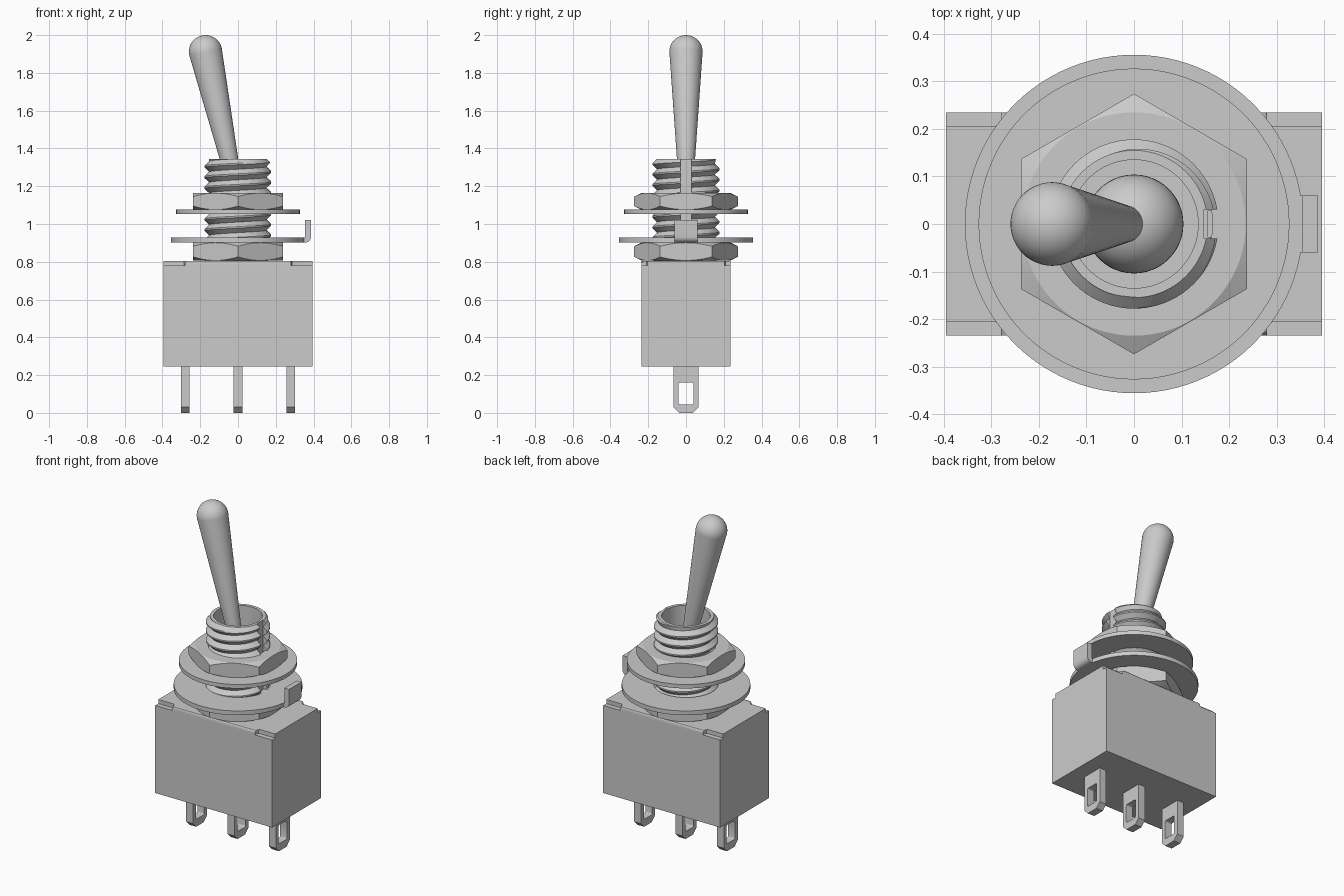
import bpy, bmesh
from math import sin, cos, pi, tau, atan2, hypot
from mathutils import Matrix

if "Cube" in bpy.data.objects:
    bpy.data.objects.remove(bpy.data.objects["Cube"], do_unlink=True)

PLANES = {
    "xy": Matrix.Identity(3),
    "yz": Matrix(((0, 0, 1), (1, 0, 0), (0, 1, 0))),
    "xz": Matrix(((1, 0, 0), (0, 0, -1), (0, 1, 0))),
}


def finish(name, bm, smooth=None):
    """Clean a bmesh, turn it into a named object and shade it."""
    bmesh.ops.remove_doubles(bm, verts=bm.verts, dist=1e-5)
    bmesh.ops.recalc_face_normals(bm, faces=bm.faces)
    mesh = bpy.data.meshes.new(name)
    bm.to_mesh(mesh)
    bm.free()
    ob = bpy.data.objects.new(name, mesh)
    bpy.context.collection.objects.link(ob)
    if smooth:
        shade(ob, smooth)
    return ob


def activate(ob):
    bpy.ops.object.select_all(action="DESELECT")
    ob.select_set(True)
    bpy.context.view_layer.objects.active = ob


def shade(ob, angle):
    activate(ob)
    bpy.ops.object.shade_smooth_by_angle(angle=angle)


def box(name, x, y, z):
    bm = bmesh.new()
    bmesh.ops.create_cube(bm, size=1)
    for v in bm.verts:
        v.co = [r[0] + (c + 0.5) * (r[1] - r[0]) for c, r in zip(v.co, (x, y, z))]
    return finish(name, bm)


def sweep(name, columns, closed, smooth=0.6):
    """Skin matching columns of points around the z axis."""
    bm = bmesh.new()
    grid = [[bm.verts.new(p) for p in col] for col in columns]
    rows = len(grid[0])
    for a, b in zip(grid, grid[1:]):
        for k in range(rows if closed else rows - 1):
            n = (k + 1) % rows
            bm.faces.new((a[k], b[k], b[n], a[n]))
    return finish(name, bm, smooth)


def lathe(name, profile, closed=True, steps=96):
    angles = [tau * i / steps for i in range(steps)] + [0]
    cols = [[(r * cos(t), r * sin(t), z) for r, z in profile] for t in angles]
    return sweep(name, cols, closed)


def flat_part(name, loops, depth, plane, offset, bevel=None):
    """Extrude an outline, with optional holes, at right angles to a plane."""
    cu = bpy.data.curves.new(name, "CURVE")
    cu.dimensions, cu.fill_mode, cu.extrude = "2D", "BOTH", depth / 2
    for pts in loops:
        s = cu.splines.new("POLY")
        s.points.add(len(pts) - 1)
        for p, (u, v) in zip(s.points, pts):
            p.co = (u, v, 0, 1)
        s.use_cyclic_u = True
    tmp = bpy.data.objects.new(name + "_outline", cu)
    bpy.context.collection.objects.link(tmp)
    mesh = bpy.data.meshes.new_from_object(
        tmp.evaluated_get(bpy.context.evaluated_depsgraph_get()))
    bm = bmesh.new()
    bm.from_mesh(mesh)
    bpy.data.objects.remove(tmp)
    bpy.data.curves.remove(cu)
    bpy.data.meshes.remove(mesh)
    bmesh.ops.remove_doubles(bm, verts=bm.verts, dist=1e-5)
    bmesh.ops.transform(bm, verts=bm.verts,
                        matrix=Matrix.Translation(offset) @ PLANES[plane].to_4x4())
    if bevel:
        edges = [e for e in bm.edges if all(bevel(v.co) for v in e.verts)]
        bmesh.ops.bevel(bm, geom=edges, offset=0.015, segments=4,
                        profile=0.5, affect="EDGES")
    return finish(name, bm, 0.5)


def boolean(ob, tool, operation):
    mod = ob.modifiers.new("cut", "BOOLEAN")
    mod.object, mod.operation, mod.solver = tool, operation, "EXACT"
    activate(ob)
    bpy.ops.object.modifier_apply(modifier=mod.name)
    bpy.data.objects.remove(tool, do_unlink=True)


# Housing and its notched cover plate
HX, HY, SHOULDER, LID = 0.395, 0.235, 0.78, 0.805
box("housing", (-HX, HX), (-HY, HY), (0.245, SHOULDER))

corner = [(HX, 0.205), (0.295, 0.205), (0.285, 0.209), (0.28, 0.22), (0.28, HY)]
outline = []
for sx, sy in ((1, 1), (-1, 1), (-1, -1), (1, -1)):
    pts = [(sx * x, sy * y) for x, y in corner]
    outline += pts if sx == sy else pts[::-1]
flat_part("cover_plate", [outline], LID - SHOULDER, "xy",
          (0, 0, (LID + SHOULDER) / 2),
          bevel=lambda c: c.z > LID - 0.001 and abs(c.y) > HY - 0.001)

# Three solder terminals with eyelets
tip = [(-0.067, 0.03), (-0.037, 0), (0.037, 0), (0.067, 0.03),
       (0.067, 0.26), (-0.067, 0.26)]
eye = []
for cy, cz, start in ((0.03, 0.15, 0), (-0.03, 0.15, 1),
                      (-0.03, 0.055, 2), (0.03, 0.055, 3)):
    for i in range(4):
        a = (start + i / 3) * pi / 2
        eye.append((cy + 0.01 * cos(a), cz + 0.01 * sin(a)))
for side, x in (("right", -0.28), ("centre", 0), ("left", 0.28)):
    flat_part("terminal_" + side, [tip, eye], 0.046, "yz", (x, 0, 0))

# Threaded bushing: helical outside, hollow top, keyway on one side
Z0, Z1, FLOOR, PITCH, ROOT, CREST, BORE = 0.8, 1.345, 1.1, 0.056, 0.153, 0.178, 0.135


def thread_radius(z, turn):
    u = ((z - Z0) / PITCH - turn) % 1
    r = ROOT + (CREST - ROOT) * min(1, (0.5 - abs(u - 0.5)) / 0.43)
    return min(r, 0.155 + Z1 - z)


columns = []
STEPS = 72
for i in range(STEPS + 1):
    turn = i / STEPS
    prof = [(0, Z0)]
    for k in range(-2, int((Z1 - Z0) / PITCH) + 3):
        for part in (0, 0.43, 0.57):
            z = min(Z1, max(Z0, Z0 + (k + part + turn) * PITCH))
            prof.append((thread_radius(z, turn), z))
    prof += [(BORE, Z1), (BORE, FLOOR), (0, FLOOR)]
    t = tau * (i % STEPS) / STEPS
    columns.append([(r * cos(t), r * sin(t), z) for r, z in prof])
bushing = sweep("threaded_bushing", columns, False, 0.5)
keyway = box("keyway_cutter", (0.147, 0.3), (-0.03, 0.03), (0.9, 1.5))
boolean(bushing, keyway, "DIFFERENCE")
shade(bushing, 0.5)


# Chamfered hex nuts
def hex_nut(name, z0, z1):
    bm = bmesh.new()
    bmesh.ops.create_cone(bm, cap_ends=True, segments=6, radius1=0.274,
                          radius2=0.274, depth=z1 - z0 + 0.02)
    bmesh.ops.translate(bm, verts=bm.verts, vec=(0, 0, (z0 + z1) / 2))
    nut = finish(name, bm)
    ring = lathe(name + "_chamfer", [
        (0.165, z0), (0.235, z0), (0.29, z0 + 0.028),
        (0.29, z1 - 0.028), (0.235, z1), (0.165, z1)])
    boolean(nut, ring, "INTERSECT")
    shade(nut, 0.3)


hex_nut("lower_nut", 0.806, 0.902)
hex_nut("upper_nut", 1.075, 1.165)


# Washers
def washer(name, radius, z0, z1):
    lathe(name, [(0.179, z0), (radius, z0), (radius, z1), (0.179, z1)])


washer("upper_washer", 0.327, 1.052, 1.076)
washer("tab_washer", 0.356, 0.902, 0.928)
box("washer_key", (0.155, 0.2), (-0.028, 0.028), (0.902, 0.928))

# Upturned locating tab with a rounded outer bend
bend = [(0.357 + 0.03 * sin(i * pi / 10), 0.932 - 0.03 * cos(i * pi / 10))
        for i in range(6)]
flat_part("washer_tab",
          [[(0.335, 0.902)] + bend + [(0.387, 1.02), (0.355, 1.02),
                                      (0.355, 0.928), (0.335, 0.928)]],
          0.12, "xz", (0, 0, 0))

# Toggle lever: pivot ball, tapered stem and domed tip, tilted to one side
PIVOT, TIP_X, TIP_Z, TIP_R, BALL = 1.13, -0.172, 1.912, 0.088, 0.104
length = hypot(TIP_X, TIP_Z - PIVOT)
ball = [(BALL * sin(a), -BALL * cos(a)) for a in (pi * i / 24 for i in range(25))]
lathe("pivot_ball", ball, closed=False, steps=48).location.z = PIVOT
dome = [(TIP_R * cos(a), length + TIP_R * sin(a))
        for a in (pi / 2 * i / 12 for i in range(13))]
lever = lathe("toggle_lever", [(0, 0), (0.033, 0)] + dome, closed=False, steps=48)
lever.location.z = PIVOT
lever.rotation_euler.y = atan2(TIP_X, TIP_Z - PIVOT)
